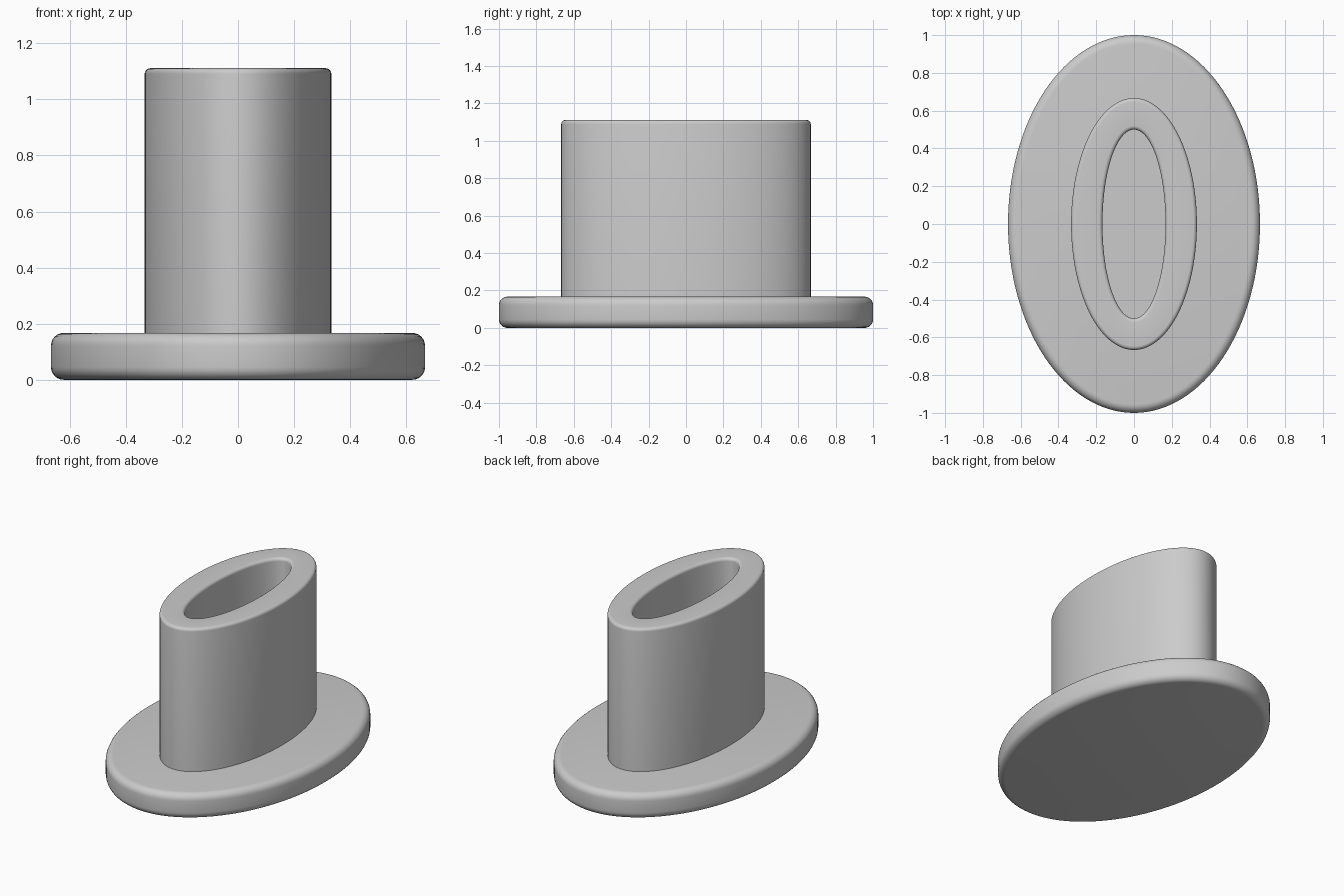
import bpy, bmesh
from math import sin, cos, pi, hypot, radians

cube = bpy.data.objects.get("Cube")
if cube:
    bpy.data.objects.remove(cube)

SEGMENTS = 128
PLATE_TOP, TOP = 0.167, 1.111

grey = bpy.data.materials.new("light grey")
grey.use_nodes = True
colour = (0.6, 0.6, 0.6, 1)
grey.diffuse_color = colour
grey.node_tree.nodes["Principled BSDF"].inputs["Base Color"].default_value = colour


def ring(bm, a, b, offset, z):
    """Ellipse with half-axes a, b, pushed out along its normals."""
    verts = []
    for i in range(SEGMENTS):
        t = 2 * pi * i / SEGMENTS
        nx, ny = b * cos(t), a * sin(t)
        n = hypot(nx, ny)
        verts.append(bm.verts.new((a * cos(t) + offset * nx / n,
                                   b * sin(t) + offset * ny / n, z)))
    return verts


def fillet(a, b, r, z, start, side, steps=6):
    """Quarter-round of rings; side is -1 for an outer edge, 1 for a hole."""
    angles = [radians(start + 90 * i / steps) for i in range(steps + 1)]
    return [(a, b, side * r * (1 - cos(t)), z + r * sin(t)) for t in angles]


def loft(name, sections, cap_start):
    bm = bmesh.new()
    rings = [ring(bm, *s) for s in sections]
    for low, high in zip(rings, rings[1:]):
        for i in range(SEGMENTS):
            j = (i + 1) % SEGMENTS
            bm.faces.new((low[i], low[j], high[j], high[i]))
    if cap_start:
        bm.faces.new(rings[0][::-1])
    bm.faces.new(rings[-1])
    mesh = bpy.data.meshes.new(name)
    bm.to_mesh(mesh)
    bm.free()
    mesh.materials.append(grey)
    obj = bpy.data.objects.new(name, mesh)
    bpy.context.collection.objects.link(obj)
    bpy.ops.object.select_all(action='DESELECT')
    obj.select_set(True)
    bpy.context.view_layer.objects.active = obj
    bpy.ops.object.shade_smooth_by_angle(angle=radians(30))


# Oval base plate with rounded rims
a, b, r = 0.667, 1.0, 0.045
loft("base_plate",
     fillet(a, b, r, r, -90, -1) + fillet(a, b, r, PLATE_TOP - r, 0, -1), True)

# Oval tube: outer wall, rounded lip, inner wall, floor of the hollow
r = 0.02
outer = fillet(0.333, 0.667, r, TOP - r, 0, -1)
inner = fillet(0.167, 0.5, r, TOP - r, 0, 1)[::-1]
loft("oval_tube",
     [(0.333, 0.667, 0, PLATE_TOP - 0.01)] + outer + inner
     + [(0.167, 0.5, 0, PLATE_TOP + 0.001)], False)
